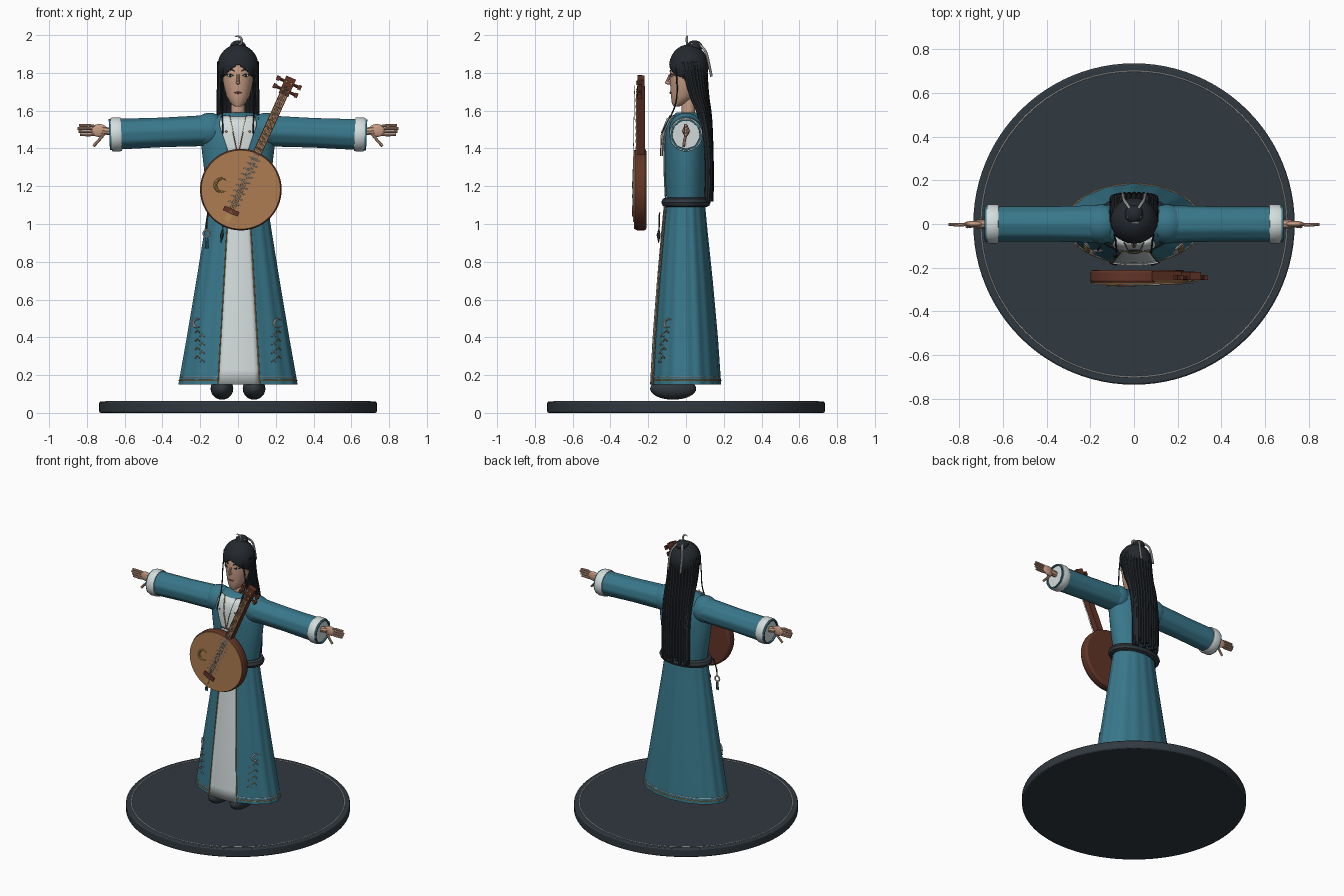
import bpy, bmesh, math
from math import sin, cos, pi, sqrt
from mathutils import Vector

cube = bpy.data.objects.get("Cube")
if cube:
    bpy.data.objects.remove(cube, do_unlink=True)


def material(name, *rgb):
    m = bpy.data.materials.new(name)
    m.use_nodes = True
    m.diffuse_color = (*rgb, 1)
    m.node_tree.nodes["Principled BSDF"].inputs["Base Color"].default_value = (*rgb, 1)
    return m


TEAL = material("teal cloth", .04, .185, .255)
WHITE = material("pale cloth", .66, .72, .72)
SLATE = material("dark slate", .03, .04, .05)
HAIR = material("black hair", .018, .022, .028)
SKIN = material("skin", .56, .33, .23)
WOOD = material("dark wood", .12, .035, .02)
TAN = material("tan wood", .42, .2, .085)
SILVER = material("silver", .6, .62, .6)
GOLD = material("gold", .45, .27, .08)
LIPS = material("rose brown", .3, .11, .09)


def finish(obj, name, mat, angle=40):
    obj.name = name
    obj.data.materials.clear()
    obj.data.materials.append(mat)
    bpy.ops.object.select_all(action='DESELECT')
    obj.select_set(True)
    bpy.context.view_layer.objects.active = obj
    bpy.ops.object.shade_smooth_by_angle(angle=math.radians(angle))
    return obj


def from_bmesh(name, bm, mat):
    bmesh.ops.recalc_face_normals(bm, faces=bm.faces)
    mesh = bpy.data.meshes.new(name)
    bm.to_mesh(mesh)
    bm.free()
    obj = bpy.data.objects.new(name, mesh)
    bpy.context.collection.objects.link(obj)
    return finish(obj, name, mat)


# Profiles are rows of height, half width, half depth and depth centre
def sample(profile, z):
    for a, b in zip(profile, profile[1:]):
        if z <= b[0]:
            t = max(0, (z - a[0]) / (b[0] - a[0]))
            return [p + (q - p) * t for p, q in zip(a, b)][1:]
    return profile[-1][1:]


def front(profile, x, z, lift=.004):
    rx, ry, yc = sample(profile, z)
    return Vector((x, yc - ry * sqrt(max(0, 1 - (x / rx) ** 2)) - lift, z))


def loft(name, profile, mat, folds=0, depth=.012, n=64):
    bm = bmesh.new()
    rings = []
    for z, rx, ry, yc in profile:
        ring = []
        for i in range(n):
            a = 2 * pi * i / n
            f = 1 + (depth * cos(folds * a) if folds else 0)
            ring.append(bm.verts.new((rx * f * cos(a), yc + ry * f * sin(a), z)))
        rings.append(ring)
    for lo, hi in zip(rings, rings[1:]):
        for i in range(n):
            j = (i + 1) % n
            bm.faces.new((lo[i], lo[j], hi[j], hi[i]))
    bm.faces.new(rings[0])
    bm.faces.new(rings[-1])
    return from_bmesh(name, bm, mat)


def plate(name, profile, mat, z0, z1, inner, outer, lift=.008, rows=12, cols=8):
    """Thin cloth laid on the front of a lofted part; inner and outer give x at height t."""
    bm = bmesh.new()
    grid = []
    for r in range(rows + 1):
        t = r / rows
        xs = [inner(t) + (outer(t) - inner(t)) * c / cols for c in range(cols + 1)]
        grid.append([bm.verts.new(front(profile, x, z0 + (z1 - z0) * t, lift)) for x in xs])
    for r in range(rows):
        for c in range(cols):
            bm.faces.new((grid[r][c], grid[r][c + 1], grid[r + 1][c + 1], grid[r + 1][c]))
    obj = from_bmesh(name, bm, mat)
    obj.modifiers.new("thickness", 'SOLIDIFY').thickness = .004
    return obj


def tubes(name, paths, radius, mat, taper=False, closed=False, smooth=False):
    cu = bpy.data.curves.new(name, 'CURVE')
    cu.dimensions = '3D'
    cu.bevel_depth, cu.bevel_resolution, cu.use_fill_caps = radius, 2, True
    for path in paths:
        s = cu.splines.new('NURBS' if smooth else 'POLY')
        s.points.add(len(path) - 1)
        for i, (p, q) in enumerate(zip(s.points, path)):
            p.co = (*q, 1)
            p.radius = .15 + sin(pi * i / (len(path) - 1)) if taper else 1
        s.use_cyclic_u = closed
        if smooth:
            s.order_u, s.use_endpoint_u, s.resolution_u = 3, True, 5
    obj = bpy.data.objects.new(name, cu)
    bpy.context.collection.objects.link(obj)
    bpy.ops.object.select_all(action='DESELECT')
    obj.select_set(True)
    bpy.context.view_layer.objects.active = obj
    bpy.ops.object.convert(target='MESH')
    return finish(bpy.context.object, name, mat)


def ball(name, loc, size, mat):
    bpy.ops.mesh.primitive_uv_sphere_add(segments=32, ring_count=16, location=loc)
    bpy.context.object.scale = size
    return finish(bpy.context.object, name, mat)


def disc(name, loc, r, h, mat, rot=(0, 0, 0), bevel=.008):
    bpy.ops.mesh.primitive_cylinder_add(vertices=96, radius=r, depth=h, location=loc, rotation=rot)
    obj = finish(bpy.context.object, name, mat)
    if bevel:
        b = obj.modifiers.new("rounded edge", 'BEVEL')
        b.width, b.segments = bevel, 2
    return obj


def arc(cx, cz, r, start, end, place, n=20):
    steps = [start + (end - start) * i / n for i in range(n + 1)]
    return [place(cx + r * cos(a), cz + r * sin(a)) for a in steps]


def circle(rx, ry, z, yc=0):
    return [(rx * cos(pi * i / 36), yc + ry * sin(pi * i / 36), z) for i in range(72)]


# Stand
disc("stand", (0, 0, .03), .735, .06, SLATE)
tubes("stand_ring", [circle(.7, .7, .06)], .003, SILVER, closed=True)

# Robe
SKIRT = [(.15, .312, .182, .002), (.4, .268, .167, 0), (.7, .218, .142, -.002),
         (.95, .178, .118, -.004), (1.12, .152, .102, -.004)]
TORSO = [(1.1, .15, .102, 0), (1.25, .175, .11, 0), (1.42, .195, .113, 0),
         (1.5, .185, .108, 0), (1.56, .14, .092, .004), (1.59, .075, .06, .01)]
HEAD = [(1.622, .018, .016, -.05), (1.64, .04, .04, -.035), (1.68, .062, .068, -.012),
        (1.74, .077, .084, 0), (1.8, .084, .09, .004), (1.86, .082, .086, .01), (1.92, .05, .05, .02)]
loft("skirt", SKIRT, TEAL, folds=16, n=128)
loft("torso", TORSO, TEAL)
tubes("belt", [circle(.165, .105, 1.115)], .026, SLATE, closed=True)
tubes("hem_trim", [circle(.311, .182, .172, .002)], .0035, GOLD, closed=True)
tubes("hem_cord", [circle(.308, .18, .19, .002)], .0025, SILVER, closed=True)
plate("front_panel", SKIRT, WHITE, .15, 1.1, lambda t: .005 - .111 + .055 * t,
      lambda t: .005 + .111 - .055 * t, lift=.01)
for s in (1, -1):
    tubes("panel_trim", [[front(SKIRT, .005 + s * (.111 - .055 * i / 12), .15 + .95 * i / 12, .012)
                          for i in range(13)]], .003, GOLD)
plate("undershirt", TORSO, WHITE, 1.13, 1.57, lambda t: -.04 - .03 * t, lambda t: .04 + .03 * t)

for s, side in ((1, "left"), (-1, "right")):
    # Collar
    plate(side + "_lapel", TORSO, WHITE, 1.36, 1.575, lambda t: s * .045 * t,
          lambda t: s * (.045 + .055 * min(1, t * 1.3)) * (1 if t < .8 else 1.5 - t * .62), lift=.018)
    tubes(side + "_lapel_trim", [[front(TORSO, s * .045 * t, 1.36 + .215 * t, .023)
                                  for t in (0, .5, 1)]], .0025, GOLD)
    ball(side + "_collar_stud", front(TORSO, s * .062, 1.49, .024), (.006, .004, .006), GOLD)

    # Sleeve, cuff and shoulder
    sleeve = loft(side + "_sleeve", [(.08, .08, .085, 0), (.2, .081, .084, 0), (.4, .078, .079, 0),
                  (.62, .081, .08, 0), (.682, .083, .082, 0), (.682, .074, .073, 0),
                  (.66, .072, .07, 0)], TEAL, folds=9, depth=.015)
    cuff = loft(side + "_cuff", [(.618, .087, .086, 0), (.626, .09, .089, 0),
                                 (.664, .09, .089, 0), (.672, .087, .086, 0)], WHITE)
    for part in (sleeve, cuff):
        part.rotation_euler.y = s * (pi / 2 + .04)
        part.location.z = 1.5
    ball(side + "_shoulder", (s * .15, 0, 1.497), (.09, .09, .092), TEAL)

    # Hand
    tubes(side + "_wrist", [[(s * .64, 0, 1.487), (s * .72, 0, 1.495)]], .02, SKIN)
    ball(side + "_palm", (s * .735, 0, 1.495), (.045, .014, .034), SKIN)
    tubes(side + "_fingers", [[(s * .75, 0, 1.495 + k * .014), (s * .79, -.004, 1.497 + k * .017),
                               (s * (.85 - .008 * abs(k - .3)), -.002, 1.497 + k * .016)]
                              for k in (-1.5, -.5, .5, 1.5)], .0075, SKIN)
    tubes(side + "_thumb", [[(s * .71, 0, 1.475), (s * .735, -.008, 1.445),
                             (s * .765, -.012, 1.412)]], .008, SKIN)

    # Shoe
    ball(side + "_shoe", (s * .085, -.068, .128), (.06, .122, .058), SLATE)

    # Skirt embroidery
    sew = lambda x, z: front(SKIRT, x, z, .009)
    tubes(side + "_skirt_crescent", [arc(s * .215, .475, .022, .7, 5.4, sew)], .006, SILVER, taper=True)
    for k, mat in ((0, SILVER), (1, GOLD)):
        tubes(side + "_skirt_stitches", [[sew(s * (x - .012), z), sew(s * x, z + .012), sew(s * (x + .012), z)]
              for r in range(4) for x, z in ((.19 + .025 * k, .27 + .045 * r + .02 * k),)], .0035, mat)

    # Face details
    ball(side + "_eye", front(HEAD, s * .042, 1.785, .001), (.015, .005, .007), WHITE)
    ball(side + "_pupil", front(HEAD, s * .042, 1.785, .004), (.006, .004, .007), HAIR)
    tubes(side + "_lash", [[front(HEAD, s * x, z, .005) for x, z in
                            ((.025, 1.786), (.042, 1.794), (.062, 1.788))]], .0025, HAIR)
    tubes(side + "_brow", [[front(HEAD, s * x, z, .003) for x, z in
                            ((.02, 1.81), (.045, 1.823), (.068, 1.813))]], .0035, HAIR)

    # Loose front lock and hair ribbon
    tubes(side + "_lock", [[(s * .075, -.055, 1.83), (s * .092, -.045, 1.74), (s * .09, -.05, 1.64),
                            (s * .082, -.085, 1.56), (s * .08, -.13, 1.48)]], .004, HAIR, smooth=True)
    tubes(side + "_ribbon", [[(s * .015, .065, 1.955), (s * .04, .1, 1.93), (s * .05, .118, 1.87),
                              (s * .05, .135, 1.78)]], .007, SILVER, smooth=True)

# Head
loft("neck", [(1.55, .04, .038, .012), (1.68, .033, .034, .012)], SKIN)
loft("head", HEAD, SKIN)
ball("nose_tip", (0, -.093, 1.748), (.011, .018, .009), SKIN)
tubes("nose_bridge", [[(0, -.083, 1.79), (0, -.094, 1.765), (0, -.102, 1.75)]], .008, SKIN)
tubes("mouth", [[front(HEAD, x, 1.695, .001) for x in (-.023, -.01, 0, .01, .023)]], .0055, LIPS, taper=True)

# Hair cap, opened in front along a pointed hairline
bm = bmesh.new()
bmesh.ops.create_uvsphere(bm, u_segments=64, v_segments=48, radius=1)
for v in bm.verts:
    v.co = (v.co.x * .108, .015 + v.co.y * .104, 1.835 + v.co.z * .115)
face = [f for f in bm.faces if f.calc_center_median().y < -.005
        and f.calc_center_median().z < 1.85 - .9 * abs(f.calc_center_median().x)]
bmesh.ops.delete(bm, geom=face, context='FACES')
cap = from_bmesh("hair_cap", bm, HAIR)
cap.modifiers.new("thickness", 'SOLIDIFY').thickness = .008

# Long hair strands, bun and crescent pin
strands = []
for i in range(17):
    a = math.radians(-105 + 210 * i / 16)
    x, c = sin(a), cos(a)
    strands.append([(.098 * x, .012 + .088 * c, 1.86), (.1 * x, .035 + .07 * c, 1.7),
                    (.1 * x, .088 + .038 * c, 1.58), (.098 * x, .117 + .016 * c, 1.4),
                    (.1 * x, .118 + .018 * c, 1.2), (.095 * x, .115 + .018 * c, 1.12 + .02 * (i % 3))])
tubes("long_hair", strands, .013, HAIR, smooth=True)
ball("bun", (0, .045, 1.938), (.042, .042, .034), HAIR)
tubes("hair_pin", [[(-.035, .03, 1.955), (.035, .03, 1.955)]], .005, SILVER)
upright = lambda x, z: (x, .005, z)
tubes("hair_crescent", [arc(-.004, 1.97, .024, -1.6, 2.2, upright)], .006, SILVER, taper=True)

# Round lute: u runs up its neck, v across it
TILT = .423


def on_lute(u, v, y):
    return (.015 + sin(TILT) * u + cos(TILT) * v, y, 1.182 + cos(TILT) * u - sin(TILT) * v)


def lute_box(name, u, v, y, size, mat):
    bpy.ops.mesh.primitive_cube_add(size=1, location=on_lute(u, v, y), rotation=(0, TILT, 0))
    bpy.context.object.scale = size
    return finish(bpy.context.object, name, mat, 30)


disc("lute_body", (.015, -.24, 1.182), .216, .06, WOOD, (pi / 2, 0, 0), .012)
disc("lute_soundboard", (.015, -.271, 1.182), .209, .008, TAN, (pi / 2, 0, 0), 0)
lute_box("lute_neck", .38, 0, -.238, (.046, .042, .42), WOOD)
lute_box("lute_fingerboard", .37, 0, -.261, (.036, .006, .36), TAN)
lute_box("lute_head", .6, 0, -.238, (.055, .036, .1), WOOD)
for u in (.575, .62):
    tubes("tuning_peg", [[on_lute(u, -.06, -.245), on_lute(u, .06, -.245)]], .008, WOOD)
    for v in (-.062, .062):
        lute_box("peg_knob", u, v, -.245, (.018, .024, .026), WOOD)
    for v in (-.014, .014):
        ball("head_stud", on_lute(u, v, -.259), (.007, .005, .007), GOLD)
tubes("lute_strings", [[on_lute(-.14, v, -.285), on_lute(.6, v * .8, -.272)]
                       for v in (-.013, -.004, .004, .013)], .0014, SILVER)
tubes("lute_frets", [[on_lute(-.08 + .032 * i, -.034, -.277), on_lute(-.08 + .032 * i, .034, -.277)]
                     for i in range(9)], .0025, SILVER)
tubes("neck_frets", [[on_lute(.24 + .04 * i, -.018, -.265), on_lute(.24 + .04 * i, .018, -.265)]
                     for i in range(8)], .0025, GOLD)
lute_box("lute_bridge", -.125, 0, -.279, (.085, .014, .026), WOOD)
lute_box("string_plate", -.165, 0, -.277, (.03, .008, .035), GOLD)
flat = lambda x, z: (x, -.276, z)
tubes("lute_crescent", [arc(-.085, 1.205, .035, .8, 5.3, flat)], .008, GOLD, taper=True)

# Hanging cords and tassels
tubes("belt_cord", [[(-.15, -.1, 1.1), (-.165, -.115, 1.02), (-.165, -.12, .97)]], .004, SLATE)
hang = lambda x, z: (x, -.122, z)
tubes("tassel_ring", [arc(-.165, .95, .018, 0, 2 * pi, hang)], .005, SILVER)
tubes("tassel", [[(-.165 + k * .003, -.122, .93), (-.165 + k * .008, -.124, .87)]
                 for k in (-1, 0, 1)], .004, TEAL)
tubes("lute_tassel", [[(-.075, -.14, 1.06), (-.08, -.143, .98)]], .004, SLATE)
tubes("lute_tassel_end", [[(-.08, -.143, .98), (-.085, -.145, .94), (-.09, -.145, .9)]], .01, SLATE, taper=True)
